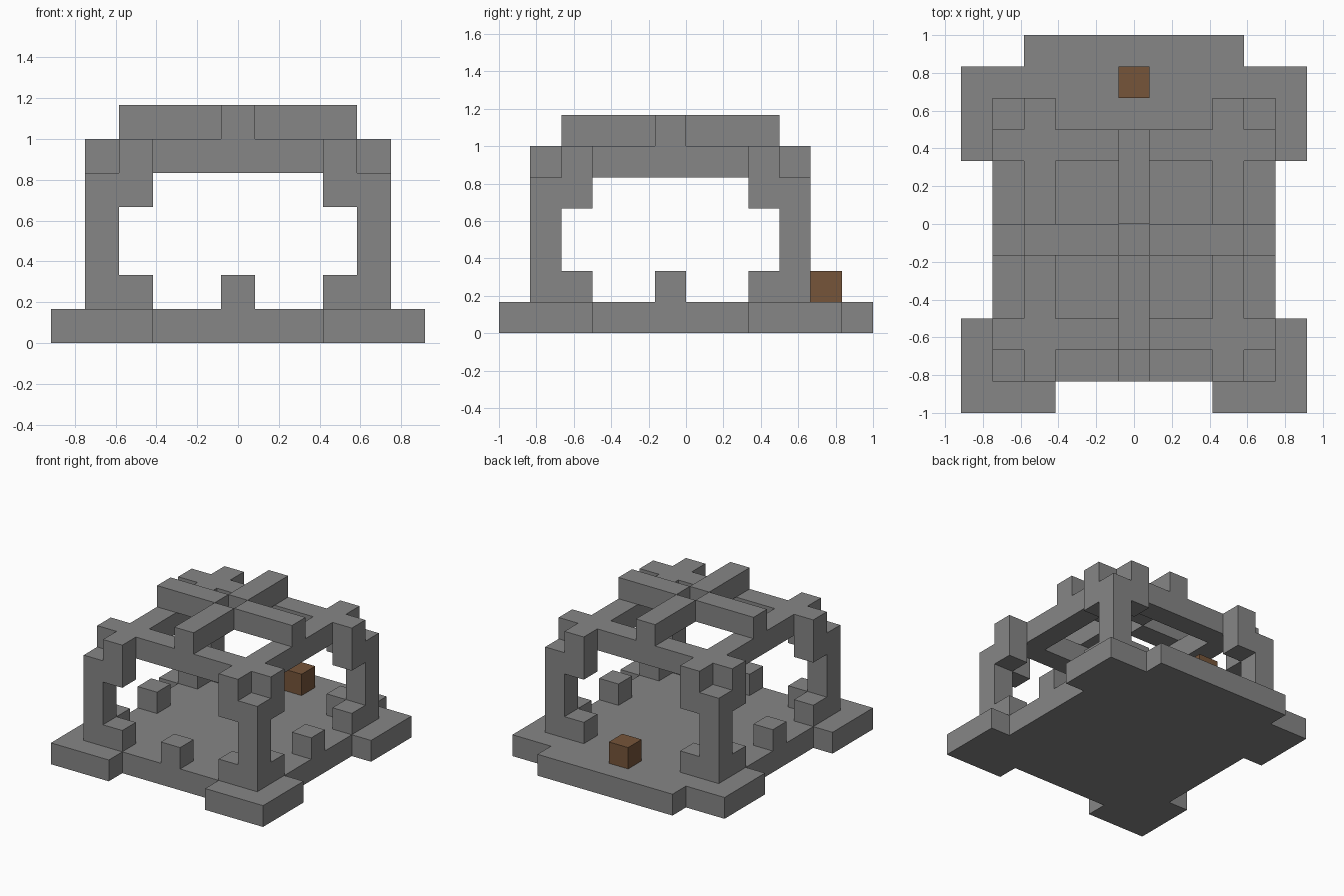
import bpy, bmesh, math
from mathutils import Vector

if "Cube" in bpy.data.objects:
    bpy.data.objects.remove(bpy.data.objects["Cube"], do_unlink=True)

U = 1 / 6                              # size of one block
ORIGIN = Vector((-5.5 * U, -1, 0))     # outer corner of the block grid


def material(name, color):
    m = bpy.data.materials.new(name)
    m.use_nodes = True
    m.diffuse_color = color
    m.node_tree.nodes["Principled BSDF"].inputs["Base Color"].default_value = color
    return m


stone = material("grey stone", (0.24, 0.24, 0.24, 1))
wood = material("brown wood", (0.18, 0.09, 0.042, 1))


def box(x, y, z):
    """Cells of an inclusive range of blocks."""
    return {(i, j, k) for i in range(x[0], x[1] + 1)
            for j in range(y[0], y[1] + 1) for k in range(z[0], z[1] + 1)}


def mirrored(cells):
    """Repeat cells in all four corners of the frame (centre block 5, 5)."""
    return {(a, b, k) for i, j, k in cells for a in (i, 10 - i) for b in (j, 10 - j)}


parts = {}

# Stepped floor slab with wider corners and a back doorstep
floor = box((1, 9), (1, 10), (0, 0)) | box((2, 8), (11, 11), (0, 0))
for x in ((0, 2), (8, 10)):
    floor |= box(x, (0, 2), (0, 0)) | box(x, (8, 10), (0, 0))
parts["floor_slab"] = (floor, stone)

# Corner posts with their foot and head brackets
parts["corner_posts"] = (mirrored(box((1, 1), (1, 1), (1, 4))), stone)
parts["foot_brackets"] = (mirrored({(2, 1, 1), (1, 2, 1)}), stone)
parts["head_brackets"] = (mirrored(box((2, 2), (1, 1), (4, 5)) |
                                   box((1, 1), (2, 2), (4, 5))), stone)

# Square roof ring and the cross beams around an open centre
parts["roof_ring"] = (box((2, 8), (2, 8), (5, 5)) - box((3, 7), (3, 7), (5, 5)), stone)
cross = box((5, 5), (2, 8), (6, 6)) | box((2, 8), (5, 5), (6, 6))
parts["roof_cross"] = (cross - {(5, 5, 6)}, stone)

# Low wall stubs on three sides, and the wooden block at the back
parts["wall_stubs"] = ({(5, 1, 1), (1, 5, 1), (9, 5, 1)}, stone)
parts["wooden_block"] = ({(5, 10, 1)}, wood)

solid = set().union(*(cells for cells, _ in parts.values()))


def build(name, cells, mat):
    """Make only the block faces that are open to the air."""
    bm = bmesh.new()
    for cell in cells:
        centre = ORIGIN + (Vector(cell) + Vector((.5, .5, .5))) * U
        for axis in range(3):
            for sign in (-1, 1):
                n = Vector((0, 0, 0))
                n[axis] = sign
                if tuple(int(c + d) for c, d in zip(cell, n)) in solid:
                    continue
                s = Vector((0, 0, 0))
                s[(axis + 1) % 3] = 1
                t = n.cross(s)
                bm.faces.new([bm.verts.new(centre + (n + a * s + b * t) * U / 2)
                              for a, b in ((-1, -1), (1, -1), (1, 1), (-1, 1))])
    bmesh.ops.remove_doubles(bm, verts=bm.verts, dist=0.001)
    bmesh.ops.dissolve_limit(bm, angle_limit=math.radians(1),
                             verts=bm.verts, edges=bm.edges)
    mesh = bpy.data.meshes.new(name)
    bm.to_mesh(mesh)
    bm.free()
    mesh.materials.append(mat)
    bpy.context.collection.objects.link(bpy.data.objects.new(name, mesh))


for name, (cells, mat) in parts.items():
    build(name, cells, mat)
